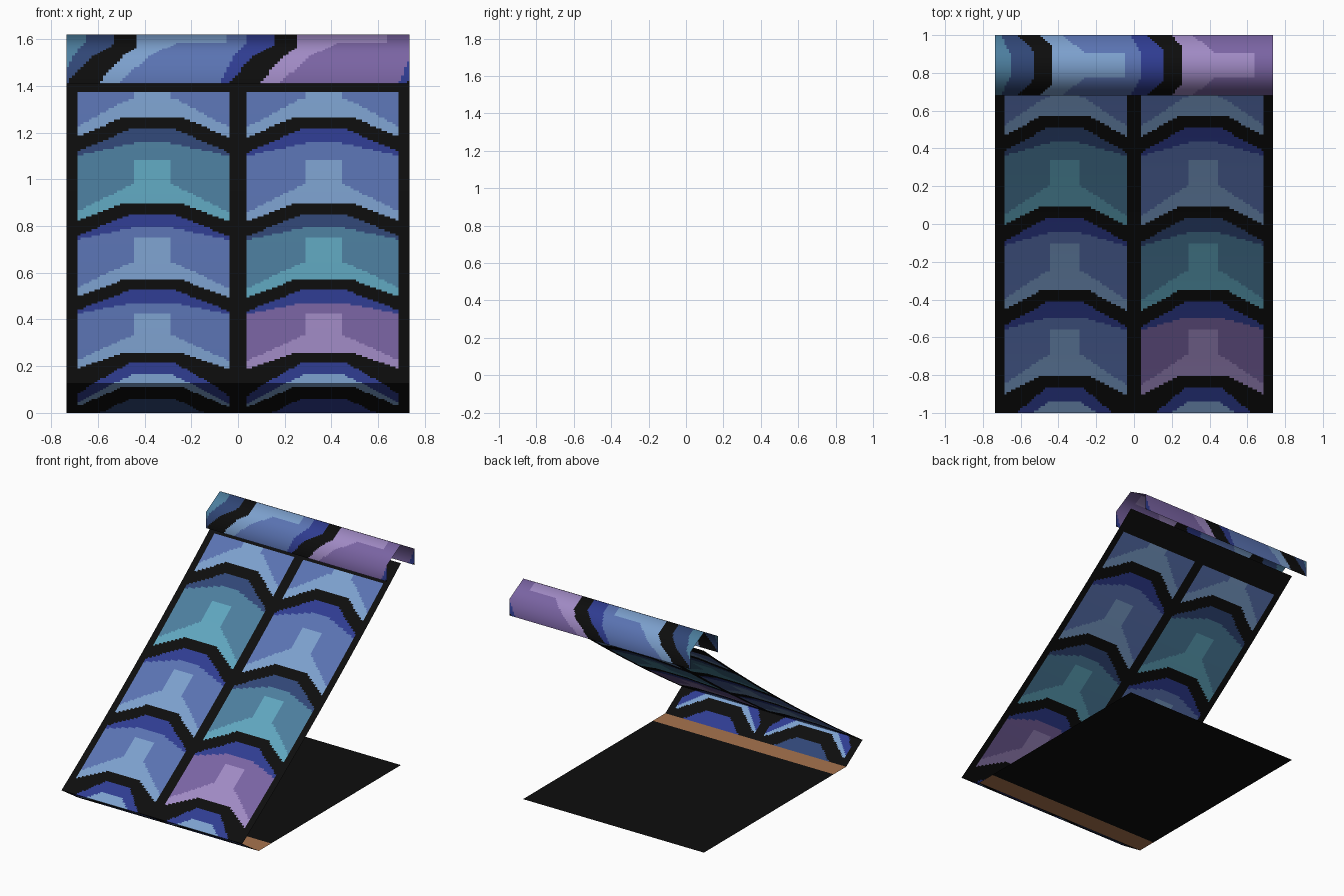
import bpy, math
from mathutils import Vector

if "Cube" in bpy.data.objects:
    bpy.data.objects.remove(bpy.data.objects["Cube"])

HALF = 0.735      # half width along x
NX = 122          # colour cells across


def lin(c):
    c /= 255
    return c / 12.92 if c <= 0.04045 else ((c + 0.055) / 1.055) ** 2.4


PALETTE = {
    "black_outline": (13, 13, 13), "brown_wood": (168, 116, 78),
    "periwinkle": (90, 115, 178), "light_blue": (124, 160, 205),
    "teal": (76, 126, 158), "light_teal": (95, 166, 190),
    "purple": (122, 100, 163), "light_purple": (160, 138, 196),
    "navy": (47, 60, 145), "slate_blue": (48, 70, 118)}
MATS = []
for name, rgb in PALETTE.items():
    m = bpy.data.materials.new(name)
    m.diffuse_color = (*[lin(c) for c in rgb], 1)
    m.use_nodes = True
    m.node_tree.nodes["Principled BSDF"].inputs["Base Color"].default_value = m.diffuse_color
    MATS.append(m)
BLACK, BROWN = 0, 1
# each tile kind: main colour, highlight, shadow strip at its top
BLUE, TEAL, PURPLE = (2, 3, 8), (4, 5, 9), (6, 7, 8)


def clamp(t):
    return max(0.0, min(1.0, t))


def tile_colour(u, v, rows):
    """u: distance from tile centre line, v: position up the slope.
    rows: (corner position, tile kind, drop of shadow edge, drop of main edge),
    from low to high; each row's lower edge is a flat-topped chevron."""
    for i in range(len(rows) - 1, -1, -1):
        b, kind, _, _ = rows[i]
        if v < b + 0.105 * clamp((0.325 - u) / 0.2):
            continue
        if i + 1 < len(rows):
            n, _, dn, dm = rows[i + 1]
            if v > n + 0.045 - dn * clamp((u - 0.09) / 0.235):
                return BLACK
            if v > n - 0.035 - dm * clamp((u - 0.08) / 0.245):
                return kind[2]
        wing = b + 0.055 + 0.155 * clamp((0.325 - u) / 0.235)
        if v < wing or (u < 0.08 and v < b + 0.35):
            return kind[1]
        return kind[0]
    return BLACK


def roof_rows(kinds):
    rows = [(b, k, 0.13, 0.07) for b, k in zip((-1.5, -1.12, -0.905, -0.456, -0.01, 0.466), kinds)]
    rows[2] = (-0.905, kinds[2], 0.2, 0.16)
    return rows


LEFT = roof_rows((TEAL, BLUE, BLUE, BLUE, TEAL, BLUE))
RIGHT = roof_rows((BLUE, BLUE, PURPLE, TEAL, BLUE, BLUE))
CAP = [(b / 1.57, k, 0.13, 0.07) for b, k in ((-1.3, TEAL), (-0.6, BLUE), (0.09, PURPLE), (0.85, BLUE))]


def roof_colour(x, y, z):
    u = abs(abs(x) - 0.367)
    if u > 0.325 or y > 0.71:
        return BLACK
    return tile_colour(u, y, LEFT if x < 0 else RIGHT)


def lip_colour(x, y, z):
    return roof_colour(x, -1 - (0.125 - z) * 1.2, z)


def cap_colour(x, y, z):
    arc = abs(y - 0.84) * 1.15 + max(0, 1.53 - z)
    return tile_colour(min(arc * 1.07, 0.325), x / 1.57, CAP)


def sheet(name, profile, rule, nx=NX):
    """Thin sheet: y-z profile swept along x, coloured cell by cell."""
    verts = [(-HALF + 2 * HALF * i / nx, y, z) for y, z in profile for i in range(nx + 1)]
    w = nx + 1
    faces = [(j * w + i, j * w + i + 1, (j + 1) * w + i + 1, (j + 1) * w + i)
             for j in range(len(profile) - 1) for i in range(nx)]
    me = bpy.data.meshes.new(name)
    me.from_pydata(verts, [], faces)
    for m in MATS:
        me.materials.append(m)
    for p in me.polygons:
        p.material_index = rule(*p.center)
        p.use_smooth = True
    ob = bpy.data.objects.new(name, me)
    bpy.context.collection.objects.link(ob)
    return ob


def polyline(points, step):
    out = [points[0]]
    for (y0, z0), (y1, z1) in zip(points, points[1:]):
        n = max(1, round(math.hypot(y1 - y0, z1 - z0) / step))
        out += [(y0 + (y1 - y0) * k / n, z0 + (z1 - z0) * k / n) for k in range(1, n + 1)]
    return out


# flat ceiling with a wooden strip along the front
sheet("base_panel", [(0.842, 0), (-0.665, 0), (-0.81, 0)],
      lambda x, y, z: BROWN if y < -0.665 else BLACK, 1)

# sloped lip under the eave
sheet("eave_lip", polyline([(-0.81, 0), (-1, 0.125)], 0.012), lip_colour)

# gently sagging tiled roof
ts = [1.842 * k / 150 for k in range(151)]
sheet("roof_slope", [(t - 1, 0.125 + 0.66 * t + 0.042 * t * t) for t in ts], roof_colour)

# ridge cap with softly blended normals
cap = sheet("ridge_cap", polyline([(0.68, 1.41), (0.68, 1.53), (0.84, 1.62), (1, 1.53), (1, 1.41)], 0.012),
            cap_colour)
cap.data.normals_split_custom_set_from_vertices(
    [Vector((0, (v.co.y - 0.84) / 0.16, (v.co.z - 1.41) / 0.21)).normalized() for v in cap.data.vertices])
